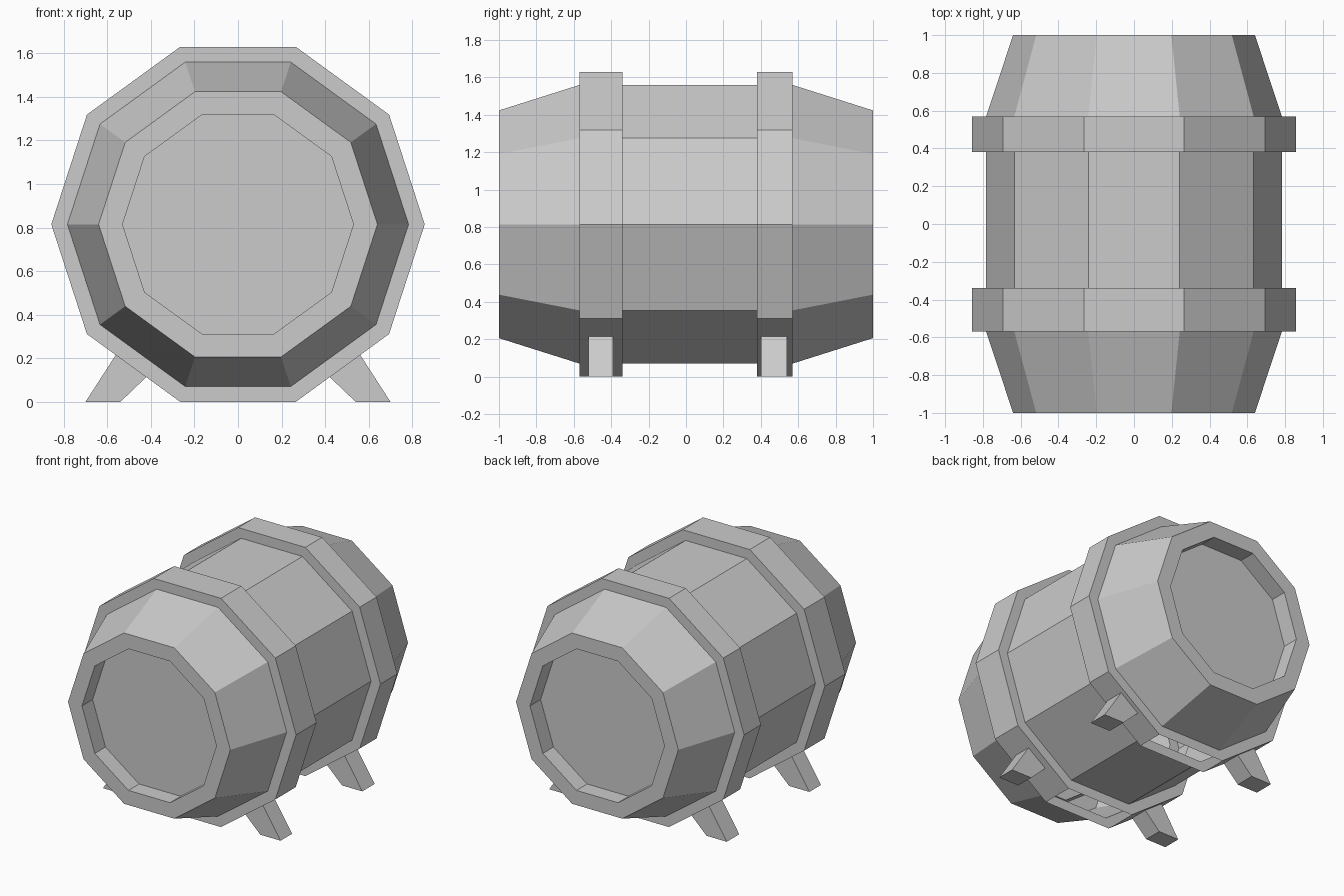
import bpy
from math import cos, sin, tau

if "Cube" in bpy.data.objects:
    bpy.data.objects.remove(bpy.data.objects["Cube"])

SIDES = 10
ZC = 0.815  # height of the barrel axis
R_HOOP, R_BODY, R_END, R_LID = 0.857, 0.783, 0.64, 0.53
LID_Y = 0.88
HOOPS = [(-0.57, -0.34), (0.38, 0.57)]


def make_object(name, verts, faces):
    mesh = bpy.data.meshes.new(name)
    mesh.from_pydata(verts, [], faces)
    mesh.validate()
    obj = bpy.data.objects.new(name, mesh)
    bpy.context.collection.objects.link(obj)
    return obj


# Barrel: ten-sided body with recessed lids and raised hoops, as (radius, y)
profile = [(R_LID, -LID_Y), (R_LID, -1), (R_END, -1)]
for y0, y1 in HOOPS:
    profile += [(R_BODY, y0), (R_HOOP, y0), (R_HOOP, y1), (R_BODY, y1)]
profile += [(R_END, 1), (R_LID, 1), (R_LID, LID_Y)]

verts = [(r * cos(tau * k / SIDES), y, ZC + r * sin(tau * k / SIDES))
         for r, y in profile for k in range(SIDES)]
last = (len(profile) - 1) * SIDES
faces = [list(range(SIDES)), list(range(last + SIDES - 1, last - 1, -1))]
for i in range(len(profile) - 1):
    for k in range(SIDES):
        # the hoops are open on their underside
        if k == 7 and profile[i][0] == profile[i + 1][0] == R_HOOP:
            continue
        a, b = i * SIDES + k, i * SIDES + (k + 1) % SIDES
        faces.append((a, a + SIDES, b + SIDES, b))
make_object("barrel", verts, faces)

# Legs: splayed feet growing out of the lower hoop faces, as (x, z)
leg_outline = [(0.54, 0), (0.70, 0), (0.56, 0.217), (0.42, 0.115)]
box_faces = [(0, 1, 2, 3), (7, 6, 5, 4), (0, 4, 5, 1),
             (1, 5, 6, 2), (2, 6, 7, 3), (3, 7, 4, 0)]
for side, sx in (("right", 1), ("left", -1)):
    for end, y0, y1 in (("front", -0.52, -0.39), ("back", 0.40, 0.54)):
        pts = [(sx * x, y, z) for y in (y0, y1) for x, z in leg_outline]
        quads = box_faces if sx > 0 else [f[::-1] for f in box_faces]
        make_object(f"{end}_{side}_leg", pts, quads)
